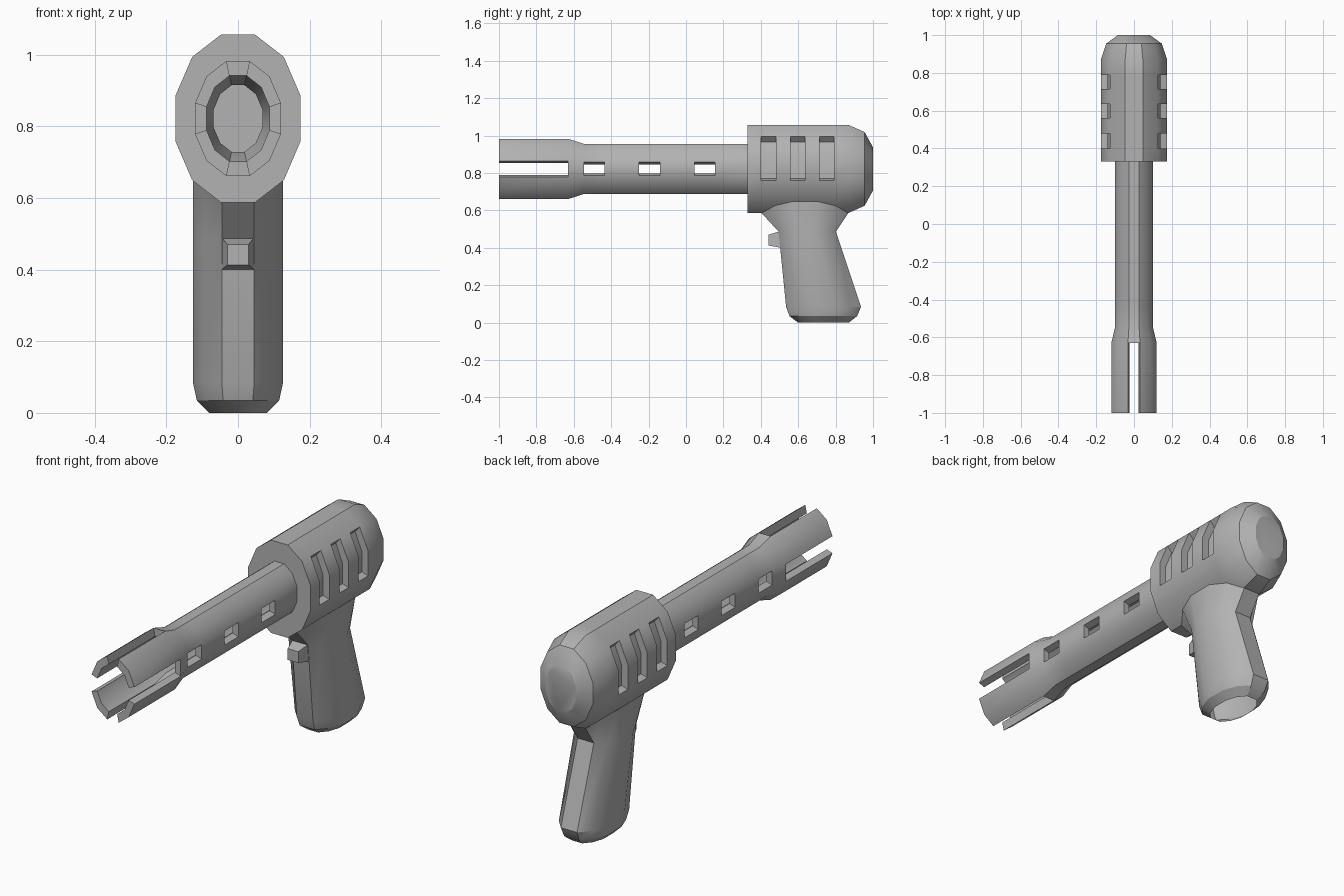
import bpy, bmesh, math

if "Cube" in bpy.data.objects:
    bpy.data.objects.remove(bpy.data.objects["Cube"])

grey = bpy.data.materials.new("plain grey")
grey.use_nodes = True
grey.diffuse_color = (0.45, 0.45, 0.45, 1)
grey.node_tree.nodes["Principled BSDF"].inputs["Base Color"].default_value = grey.diffuse_color

AXIS_Z = 0.822
SIDES = 12
RIGHT, TOP, LEFT, BOTTOM = 11, 2, 5, 8   # sectors of the twelve-sided tube


def finish(name, bm):
    """Turn a bmesh into a smooth-by-angle grey object."""
    loose = [v for v in bm.verts if not v.link_faces]
    bmesh.ops.delete(bm, geom=loose, context='VERTS')
    bmesh.ops.recalc_face_normals(bm, faces=bm.faces)
    mesh = bpy.data.meshes.new(name)
    bm.to_mesh(mesh)
    bm.free()
    mesh.materials.append(grey)
    obj = bpy.data.objects.new(name, mesh)
    bpy.context.collection.objects.link(obj)
    bpy.ops.object.select_all(action='DESELECT')
    obj.select_set(True)
    bpy.context.view_layer.objects.active = obj
    bpy.ops.object.shade_smooth_by_angle(angle=math.radians(30))
    return obj


def oval(bm, y, half_x, half_z):
    """Twelve-sided oval ring with flat top and sides."""
    ring = []
    for k in range(SIDES):
        a = math.radians(15 + 30 * k)
        r = 1 / math.cos(math.radians(15))
        ring.append(bm.verts.new((half_x * r * math.cos(a), y,
                                  AXIS_Z + half_z * r * math.sin(a))))
    return ring


def tube(name, stations, wall, openings, pits=False):
    """Shell along y. Cells in openings are cut through, or sunk if pits."""
    bm = bmesh.new()
    outer = [oval(bm, *s) for s in stations]
    inner = [oval(bm, y, hx - wall[0], hz - wall[1]) for y, hx, hz in stations]
    last = len(stations) - 1

    def solid(i, k):
        return 0 <= i < last and (i, k % SIDES) not in openings

    for i in range(last):
        for k in range(SIDES):
            n = (k + 1) % SIDES
            corners = [(i, k), (i + 1, k), (i + 1, n), (i, n)]
            if solid(i, k):
                bm.faces.new([outer[a][b] for a, b in corners])
            if solid(i, k) != pits:
                bm.faces.new([inner[a][b] for a, b in corners])
            if not solid(i, k):
                continue
            # walls where a solid cell meets an opening or an open end
            neighbours = [(i, k - 1), (i + 1, k), (i, k + 1), (i - 1, k)]
            for e, (ni, nk) in enumerate(neighbours):
                if solid(ni, nk) or (pits and not 0 <= ni < last):
                    continue
                (a, b), (c, d) = corners[e], corners[(e + 1) % 4]
                bm.faces.new((outer[a][b], outer[c][d], inner[c][d], inner[a][b]))
    if pits:
        bm.faces.new(outer[0])
        bm.faces.new(outer[last])
    return finish(name, bm)


# Barrel with a four-pronged muzzle and three pairs of side holes
stations = [(-1, 0.12, 0.161), (-0.63, 0.12, 0.161)]
stations += [(y, 0.1, 0.134) for y in (-0.545, -0.435, -0.25, -0.14, 0.045, 0.155, 0.34)]
cuts = {(0, s) for s in (RIGHT, TOP, LEFT, BOTTOM)}
cuts |= {(i, s) for i in (2, 4, 6) for s in (RIGHT, LEFT)}
tube("barrel", stations, (0.032, 0.041), cuts)

# Body with three sunken vents on each side and a rounded back
stations = [(y, 0.175, 0.235) for y in (0.33, 0.4, 0.48, 0.56, 0.635, 0.715, 0.79, 0.87)]
stations += [(0.955, 0.147, 0.197), (1, 0.085, 0.115)]
vents = {(i, s) for i in (1, 3, 5) for s in (RIGHT, RIGHT - 11, LEFT, LEFT - 1)}
tube("body", stations, (0.035, 0.04), vents, pits=True)

# Grip: rounded sections from the flared neck down to the open foot
quarter = [(0.36, 1.0), (0.76, 0.72), (1.0, 0.3)]
outline = quarter + [(x, -y) for x, y in reversed(quarter)]
outline += [(-x, -y) for x, y in quarter] + [(-x, y) for x, y in reversed(quarter)]
# height, front, back, half width
sections = [(0.59, 0.4, 0.87, 0.125), (0.487, 0.495, 0.802, 0.126),
            (0.085, 0.535, 0.936, 0.126), (0.035, 0.553, 0.915, 0.115),
            (0, 0.6, 0.87, 0.08)]
bm = bmesh.new()
rings = []
for i, (z, front, back, half) in enumerate(sections):
    mid, depth = (front + back) / 2, (back - front) / 2
    ring = []
    for u, v in outline:
        lift = max(0, abs(u) - 0.36) * 0.105 if i == 0 else 0   # follows the body's underside
        ring.append(bm.verts.new((u * half, mid + v * depth, z + lift)))
    rings.append(ring)
for upper, lower in zip(rings, rings[1:]):
    for k in range(SIDES):
        n = (k + 1) % SIDES
        bm.faces.new((upper[k], upper[n], lower[n], lower[k]))
finish("grip", bm)

# Trigger: block tapering towards the front
bm = bmesh.new()
ends = []
for y, half, low, high in ((0.44, 0.03, 0.413, 0.47), (0.52, 0.048, 0.398, 0.494)):
    ends.append([bm.verts.new((x, y, z)) for x, z in
                 ((-half, low), (half, low), (half, high), (-half, high))])
    bm.faces.new(ends[-1])
for k in range(4):
    n = (k + 1) % 4
    bm.faces.new((ends[0][k], ends[0][n], ends[1][n], ends[1][k]))
finish("trigger", bm)
